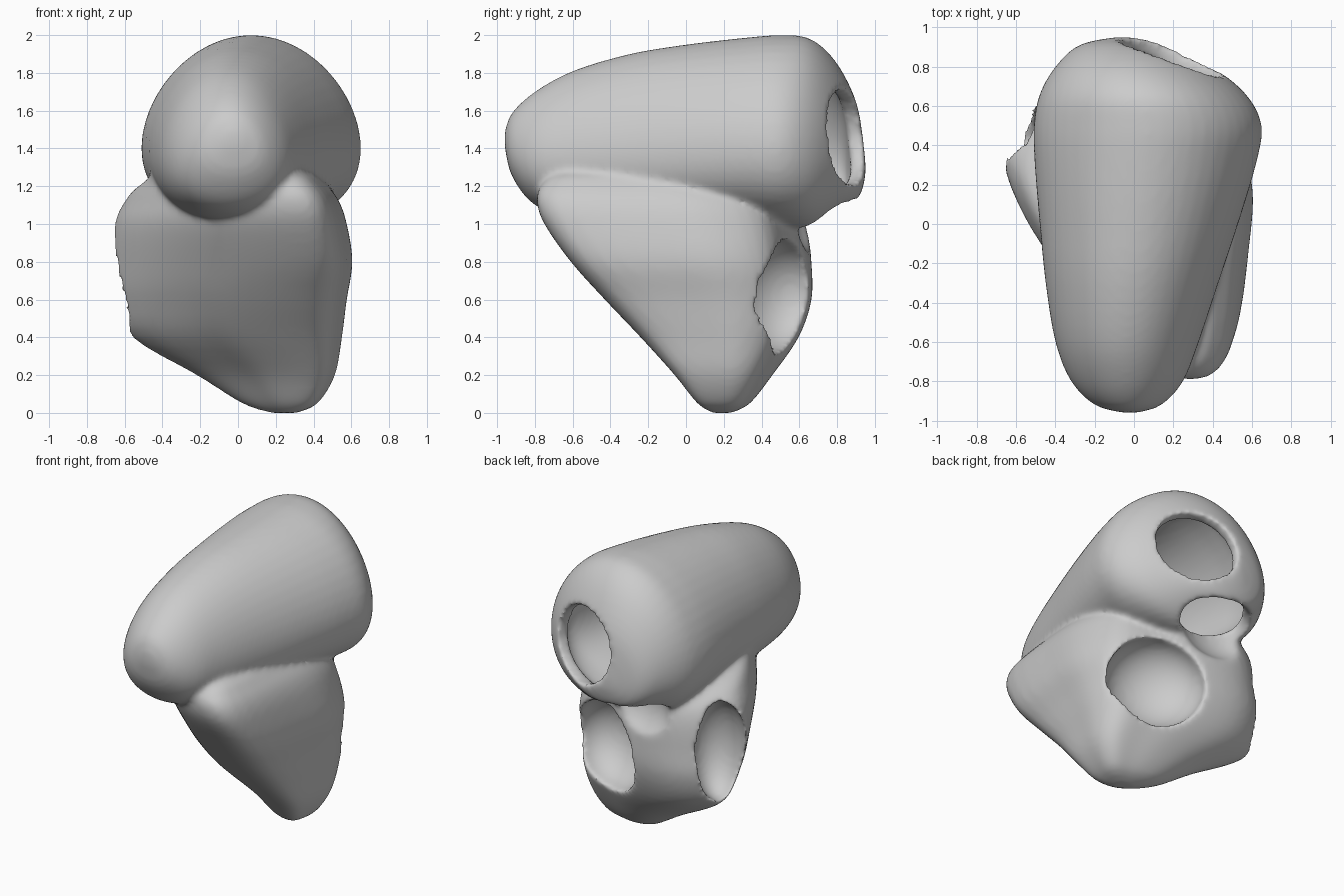
import bpy, bmesh, math
from mathutils import Vector, Matrix

if "Cube" in bpy.data.objects:
    bpy.data.objects.remove(bpy.data.objects["Cube"])


def spline(a, b, c, d, t):
    """Catmull-Rom between b and c."""
    return tuple(0.5 * (2 * q + (r - p) * t + (2 * p - 5 * q + 4 * r - s) * t * t
                        + (3 * q - p - 3 * r + s) * t ** 3)
                 for p, q, r, s in zip(a, b, c, d))


def dense(pts, n, closed):
    out, m = [], len(pts)
    get = (lambda i: pts[i % m]) if closed else (lambda i: pts[min(max(i, 0), m - 1)])
    for i in range(m if closed else m - 1):
        for k in range(n):
            out.append(spline(get(i - 1), get(i), get(i + 1), get(i + 2), k / n))
    return out if closed else out + [pts[-1]]


def chamber(name, outline, rings, place, inset=0.0):
    """Loft a unit outline through boxes (pos, a0, a1, b0, b1); inset shrinks along normals."""
    bm = bmesh.new()
    rows = []
    for p, a0, a1, b0, b1 in dense(rings, 4, False):
        rows.append([bm.verts.new(place(p, a0 + u * (a1 - a0), b0 + v * (b1 - b0)))
                     for u, v in outline])
    n = len(outline)
    for r, s in zip(rows, rows[1:]):
        for i in range(n):
            bm.faces.new((r[i], r[(i + 1) % n], s[(i + 1) % n], s[i]))
    bm.faces.new(rows[0])
    bm.faces.new(rows[-1])
    bmesh.ops.recalc_face_normals(bm, faces=bm.faces)
    bm.normal_update()
    moves = [(v, v.normal.copy()) for v in bm.verts]
    for v, nor in moves:
        v.co -= nor * inset
    me = bpy.data.meshes.new(name)
    bm.to_mesh(me)
    bm.free()
    ob = bpy.data.objects.new(name, me)
    bpy.context.collection.objects.link(ob)
    return ob


def apply(ob, kind, **settings):
    m = ob.modifiers.new(kind, kind)
    for k, v in settings.items():
        setattr(m, k, v)
    bpy.context.view_layer.objects.active = ob
    bpy.ops.object.modifier_apply(modifier=m.name)


def boolean(ob, other, op):
    apply(ob, 'BOOLEAN', object=other, operation=op, solver='EXACT')


def opening(name, centre, tangent, normal, radii):
    """Ellipsoid cutter with axes tangent, normal and their cross product."""
    t, n = Vector(tangent).normalized(), Vector(normal).normalized()
    w = t.cross(n).normalized()
    rot = Matrix((t, n, w)).transposed().to_4x4()
    bm = bmesh.new()
    bmesh.ops.create_icosphere(bm, subdivisions=4, radius=1)
    bmesh.ops.transform(bm, verts=bm.verts, matrix=Matrix.Translation(centre) @ rot
                        @ Matrix.Diagonal((*radii, 1)))
    me = bpy.data.meshes.new(name)
    bm.to_mesh(me)
    bm.free()
    ob = bpy.data.objects.new(name, me)
    bpy.context.collection.objects.link(ob)
    return ob


# Upper chamber: rounded cone along y (y, x0, x1, z0, z1)
upper_rings = [(-.96, -.06, .02, 1.41, 1.49), (-.92, -.2, .14, 1.25, 1.59),
               (-.8, -.32, .25, 1.1, 1.7), (-.6, -.4, .33, 1.03, 1.81),
               (-.3, -.45, .43, 1.0, 1.9), (0, -.48, .53, 1.0, 1.95),
               (.3, -.505, .62, 1.0, 1.985), (.5, -.51, .65, .98, 2.0),
               (.66, -.48, .57, .98, 1.98), (.8, -.4, .4, 1.06, 1.85),
               (.91, -.28, .2, 1.13, 1.62), (.95, -.1, 0, 1.25, 1.35)]
circle = [(.5 + .5 * math.cos(a * math.tau / 48),
           .5 + .5 * math.sin(a * math.tau / 48) - .09 * math.cos(a * math.tau / 48) ** 2)
          for a in range(48)]

# Lower chamber: skewed wedge stacked along z (z, x0, x1, y0, y1)
lower_rings = [(0, .17, .31, .14, .24), (.05, .02, .42, .06, .34), (.2, -.22, .51, -.06, .46),
               (.4, -.56, .545, -.24, .6), (.6, -.66, .57, -.43, .67),
               (.8, -.67, .6, -.61, .67), (1.0, -.655, .57, -.75, .65),
               (1.12, -.6, .53, -.79, .6), (1.2, -.53, .47, -.77, .45),
               (1.27, -.4, .38, -.68, .1), (1.3, -.1, .2, -.4, -.1)]
wedge = dense([(.77, 0), (.93, .07), (.99, .4), (1, .64), (.92, .825), (.72, .91), (.5, .98),
               (.27, .99), (.1, .91), (0, .77), (.1, .53), (.33, .26), (.52, .08)], 4, True)

along_y = lambda p, a, b: (a, p, b)
along_z = lambda p, a, b: (a, b, p)
WALL = 0.08
shell = chamber("heart_shell", circle, upper_rings, along_y)
septum_solid = chamber("septum_solid", circle, upper_rings, along_y, -.03)
upper_cavity = chamber("upper_cavity", circle, upper_rings, along_y, WALL)
lower_solid = chamber("lower_solid", wedge, lower_rings, along_z)
lower_cavity = chamber("lower_cavity", wedge, lower_rings, along_z, WALL)

# Hollow shells sharing the wall between the chambers
boolean(lower_cavity, septum_solid, 'DIFFERENCE')
boolean(shell, lower_solid, 'UNION')
boolean(shell, upper_cavity, 'DIFFERENCE')
boolean(shell, lower_cavity, 'DIFFERENCE')

# Four valve openings at the back
cutters = [
    opening("upper_back_opening", (.19, .83, 1.46), (.9, -.42, 0), (.42, .9, 0), (.27, .25, .25)),
    opening("under_back_opening", (-.08, .75, 1.02), (1, 0, 0), (0, .55, -.8), (.29, .22, .19)),
    opening("lower_right_opening", (.24, .49, .62), (.87, -.5, 0), (.5, .87, 0), (.32, .24, .3)),
    opening("lower_left_opening", (-.54, .41, .76), (.5, .75, 0), (-.75, .5, 0), (.18, .22, .34)),
]
for c in cutters:
    boolean(shell, c, 'DIFFERENCE')

# Even skin with soft rims
apply(shell, 'REMESH', mode='VOXEL', voxel_size=0.018)
apply(shell, 'SMOOTH', factor=0.5, iterations=10)
for ob in [septum_solid, upper_cavity, lower_solid, lower_cavity] + cutters:
    bpy.data.objects.remove(ob)
bpy.ops.object.select_all(action='DESELECT')
shell.select_set(True)
bpy.context.view_layer.objects.active = shell
bpy.ops.object.shade_smooth()
